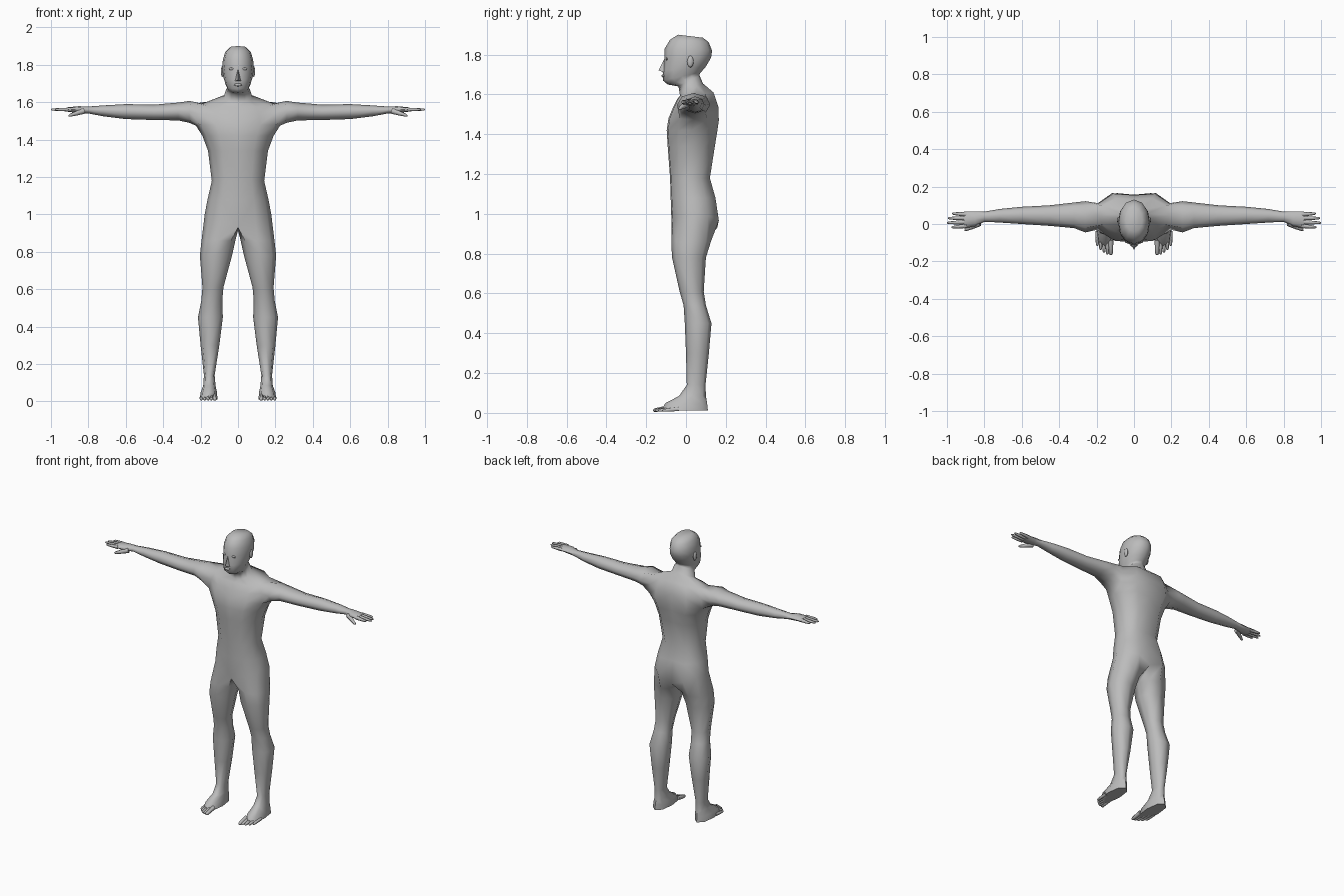
import bpy, bmesh, math
from mathutils import Vector

if "Cube" in bpy.data.objects:
    bpy.data.objects.remove(bpy.data.objects["Cube"])

skin = bpy.data.materials.new("plain_grey")
skin.diffuse_color = (0.5, 0.5, 0.5, 1)
skin.use_nodes = True
skin.node_tree.nodes["Principled BSDF"].inputs["Base Color"].default_value = skin.diffuse_color


def finish(bm, name, mirror=True, angle=70):
    bmesh.ops.recalc_face_normals(bm, faces=bm.faces)
    me = bpy.data.meshes.new(name)
    bm.to_mesh(me)
    bm.free()
    ob = bpy.data.objects.new(name, me)
    bpy.context.collection.objects.link(ob)
    me.materials.append(skin)
    if mirror:
        m = ob.modifiers.new("mirror", 'MIRROR')
        m.use_clip = True
        m.merge_threshold = 0.0005
    bpy.ops.object.select_all(action='DESELECT')
    ob.select_set(True)
    bpy.context.view_layer.objects.active = ob
    bpy.ops.object.shade_smooth_by_angle(angle=math.radians(angle))
    return ob


def bridge(bm, a, b, closed, skip=()):
    n = len(a)
    for k in range(n if closed else n - 1):
        if k not in skip:
            j = (k + 1) % n
            bm.faces.new((a[k], a[j], b[j], b[k]))


bm = bmesh.new()
XK = (0, .52, .88, 1, .88, .52, 0)
TORSO_Y = (-1, -.95, -.55, 0, .55, 1, .93)
HEAD_Y = (-1, -.86, -.5, 0, .5, .86, 1)


def half_row(zf, zb, w, yf, yb, yk, drop=0):
    """Half ring from front centre round the side to back centre."""
    mid, r = (yf + yb) / 2, (yb - yf) / 2
    return [bm.verts.new((w * x, mid + r * y,
                          (zf + zb) / 2 + (zb - zf) / 2 * y - drop * (1 - x)))
            for x, y in zip(XK, yk)]


# torso rows: z front, z back, half width, y front, y back
torso = [(1.0, 1.0, .178, -.072, .165), (1.08, 1.08, .163, -.077, .148),
         (1.18, 1.18, .140, -.080, .120), (1.34, 1.34, .160, -.092, .145),
         (1.42, 1.42, .190, -.097, .158), (1.48, 1.47, .225, -.088, .165),
         (1.535, 1.54, .215, -.065, .162), (1.575, 1.61, .19, -.045, .138)]
# neck and head rows
head = [(1.595, 1.655, .078, -.030, .085), (1.640, 1.695, .064, -.038, .068),
        (1.650, 1.702, .058, -.092, .068), (1.670, 1.712, .065, -.116, .076),
        (1.720, 1.740, .077, -.117, .100), (1.780, 1.785, .085, -.109, .126),
        (1.830, 1.820, .081, -.107, .131), (1.875, 1.862, .069, -.080, .114),
        (1.900, 1.885, .045, -.040, .085)]
rows = [half_row(*s, TORSO_Y, .07 if i == 0 else 0) for i, s in enumerate(torso)]
rows += [half_row(*s, HEAD_Y) for s in head]
for i in range(len(rows) - 1):
    bridge(bm, rows[i], rows[i + 1], False, skip=(2, 3) if i in (5, 6) else ())
bm.faces.new(rows[-1])

# arm and palm, growing out of the shoulder opening: x, y range, z range
a, b, c = rows[5:8]
prev = [a[3], a[2], b[2], c[2], c[3], c[4], b[4], a[4]]
arm = [(.26, -.045, .122, 1.49, 1.607), (.32, -.022, .115, 1.503, 1.598),
       (.45, -.010, .100, 1.505, 1.587), (.60, .000, .092, 1.51, 1.590),
       (.72, .008, .080, 1.525, 1.583), (.80, .012, .066, 1.54, 1.577),
       (.85, -.012, .066, 1.542, 1.579), (.91, -.024, .066, 1.549, 1.573)]
for x, y0, y1, z0, z1 in arm:
    ring = []
    for k in range(8):
        t = k * math.pi / 4
        ring.append(bm.verts.new((x, (y0 + y1) / 2 - (y1 - y0) / 2 * math.sin(t),
                                  (z0 + z1) / 2 - (z1 - z0) / 2 * math.cos(t))))
    bridge(bm, prev, ring, True)
    prev = ring
bm.faces.new(prev)

# leg and foot, growing out of the hip row: z, x range, y range
prev = rows[0] + [bm.verts.new((0, .045, .915))]
leg = [(.86, .014, .195, -.074, .125), (.78, .032, .204, -.070, .100),
       (.61, .078, .190, -.032, .089), (.54, .084, .196, -.012, .100),
       (.45, .081, .214, -.006, .128), (.30, .100, .200, .000, .115),
       (.14, .125, .182, .004, .098), (.085, .120, .186, -.035, .100),
       (.048, .112, .200, -.105, .106), (.012, .110, .204, -.125, .110)]
for z, x0, x1, y0, y1 in leg:
    ring = []
    for k in range(8):
        t = (k - 3) * math.pi / 4
        p = [math.copysign(abs(f) ** .85, f) for f in (math.cos(t), math.sin(t))]
        x = (x0 + x1) / 2 + (x1 - x0) / 2 * p[0]
        y = (y0 + y1) / 2 + (y1 - y0) / 2 * p[1]
        ring.append(bm.verts.new((x, y, z)))
    bridge(bm, prev, ring, True)
    prev = ring
bm.faces.new(prev)
finish(bm, "body")


def digit(bm, p0, p1, r0, r1):
    """Tapered six-sided finger or toe with a rounded end."""
    p0, p1 = Vector(p0), Vector(p1)
    rot = (p1 - p0).to_track_quat('Z', 'Y')
    last = None
    for f, r in ((0, r0), (.55, (r0 + r1) / 2), (.9, r1), (1, r1 * .5)):
        c = p0.lerp(p1, f)
        ring = [bm.verts.new(c + rot @ Vector((r * math.cos(k * math.pi / 3),
                                               r * math.sin(k * math.pi / 3), 0)))
                for k in range(6)]
        if last:
            bridge(bm, last, ring, True)
        else:
            bm.faces.new(ring)
        last = ring
    bm.faces.new(last)


# fingers and thumb
bm = bmesh.new()
for y0, y1, tip in ((-.010, -.018, .975), (.010, .006, 1.0),
                    (.031, .031, .995), (.051, .056, .972)):
    digit(bm, (.895, y0, 1.561), (tip, y1, 1.561), .012, .007)
digit(bm, (.825, .005, 1.553), (.905, -.034, 1.528), .017, .008)
finish(bm, "fingers")

# toes
bm = bmesh.new()
for i in range(5):
    x = .124 + .018 * i
    tip = -.165 + .003 * i * i
    digit(bm, (x, tip + .08, .027 - .002 * i), (x, tip, .012),
          .014 if i == 0 else .011, .011 if i == 0 else .008)
finish(bm, "toes")

# nose wedge
bm = bmesh.new()
pts = [(0, -.106, 1.785), (-.018, -.108, 1.712), (.018, -.108, 1.712),
       (0, -.138, 1.720), (0, -.09, 1.745)]
v = [bm.verts.new(p) for p in pts]
for f in ((0, 1, 3), (0, 3, 2), (1, 2, 3), (0, 4, 1), (0, 2, 4), (1, 4, 2)):
    bm.faces.new([v[i] for i in f])
finish(bm, "nose", mirror=False)


def blob(name, loc, size, mirror=True):
    bm = bmesh.new()
    bmesh.ops.create_uvsphere(bm, u_segments=8, v_segments=6, radius=1)
    for vert in bm.verts:
        vert.co = Vector(loc) + Vector(s * q for s, q in zip(size, vert.co))
    finish(bm, name, mirror)


# ears, eyelids and lips
blob("ears", (.083, .022, 1.765), (.009, .016, .030))
blob("eyelids", (.035, -.096, 1.778), (.015, .006, .007))
blob("lips", (0, -.114, 1.693), (.022, .009, .008), mirror=False)
